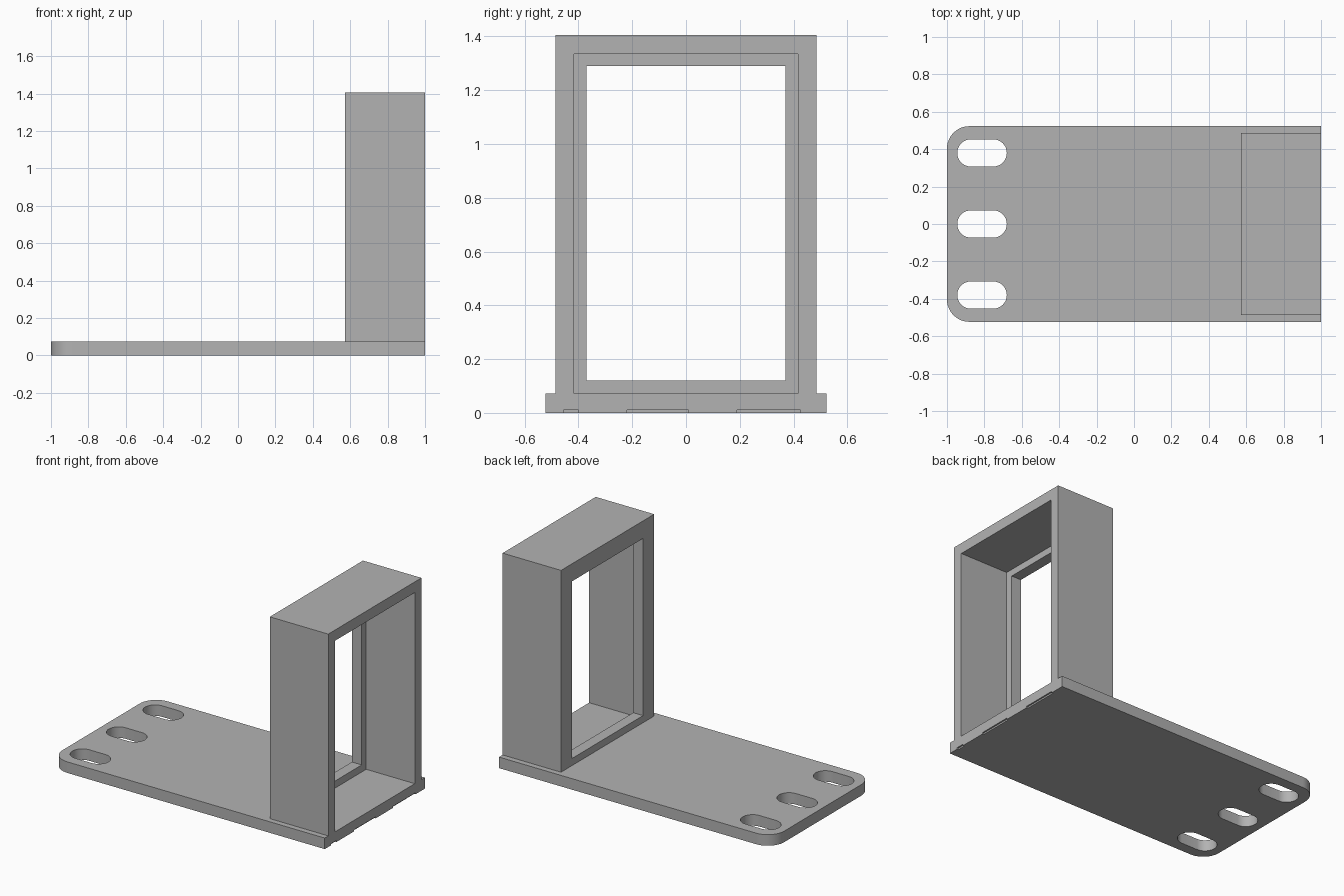
import bpy
import bmesh
from math import pi, sin, cos, radians

if "Cube" in bpy.data.objects:
    bpy.data.objects.remove(bpy.data.objects["Cube"], do_unlink=True)

PLATE_TOP = 0.073
HALF_DEPTH = 0.523

grey = bpy.data.materials.new("plain grey")
grey.use_nodes = True
colour = (0.45, 0.45, 0.45, 1)
grey.diffuse_color = colour
grey.node_tree.nodes["Principled BSDF"].inputs["Base Color"].default_value = colour


def prism(name, outline, z0, z1):
    """Upright solid from an outline in x and y."""
    bm = bmesh.new()
    face = bm.faces.new([bm.verts.new((x, y, z0)) for x, y in outline])
    top = bmesh.ops.extrude_face_region(bm, geom=[face])["geom"]
    verts = [v for v in top if isinstance(v, bmesh.types.BMVert)]
    bmesh.ops.translate(bm, verts=verts, vec=(0, 0, z1 - z0))
    bmesh.ops.recalc_face_normals(bm, faces=bm.faces)
    mesh = bpy.data.meshes.new(name)
    bm.to_mesh(mesh)
    bm.free()
    mesh.materials.append(grey)
    obj = bpy.data.objects.new(name, mesh)
    bpy.context.collection.objects.link(obj)
    return obj


def box(name, x0, x1, y0, y1, z0, z1):
    return prism(name, [(x0, y0), (x1, y0), (x1, y1), (x0, y1)], z0, z1)


def arc(cx, cy, radius, start, end, steps):
    angles = [start + (end - start) * i / steps for i in range(steps + 1)]
    return [(cx + radius * cos(a), cy + radius * sin(a)) for a in angles]


def cut(obj, cutter):
    """Subtract the cutter for good, then remove it."""
    cutter.hide_render = True
    mod = obj.modifiers.new("cut", "BOOLEAN")
    mod.operation = "DIFFERENCE"
    mod.solver = "EXACT"
    mod.object = cutter
    bpy.context.view_layer.objects.active = obj
    bpy.ops.object.modifier_apply(modifier=mod.name)
    bpy.data.objects.remove(cutter, do_unlink=True)


def smooth(obj):
    bpy.ops.object.select_all(action="DESELECT")
    obj.select_set(True)
    bpy.context.view_layer.objects.active = obj
    bpy.ops.object.shade_smooth_by_angle(angle=radians(30))


# Base plate with two rounded corners
r = 0.12
outline = [(1, -HALF_DEPTH), (1, HALF_DEPTH)]
outline += arc(-1 + r, HALF_DEPTH - r, r, pi / 2, pi, 12)
outline += arc(-1 + r, -HALF_DEPTH + r, r, pi, 1.5 * pi, 12)
plate = prism("base_plate", outline, 0, PLATE_TOP)

# Three mounting slots
s = 0.073
for y in (-0.38, 0, 0.38):
    slot = arc(-0.68 - s, y, s, -pi / 2, pi / 2, 16)
    slot += arc(-0.945 + s, y, s, pi / 2, 1.5 * pi, 16)
    cut(plate, prism("slot_cutter", slot, -0.1, 0.2))

# Shallow nicks under the straight end
for y0, y1 in ((-0.455, -0.4), (-0.22, 0.01), (0.19, 0.425)):
    cut(plate, box("nick_cutter", 0.99, 1.1, y0, y1, -0.1, 0.01))
smooth(plate)

# Upright housing: open pocket on one side, smaller window through the lip
frame = box("upright_frame", 0.573, 1, -0.486, 0.486, PLATE_TOP, 1.406)
cut(frame, box("pocket_cutter", 0.645, 1.2, -0.417, 0.417, -0.1, 1.335))
cut(frame, box("window_cutter", 0.4, 0.8, -0.37, 0.37, 0.12, 1.29))
smooth(frame)
